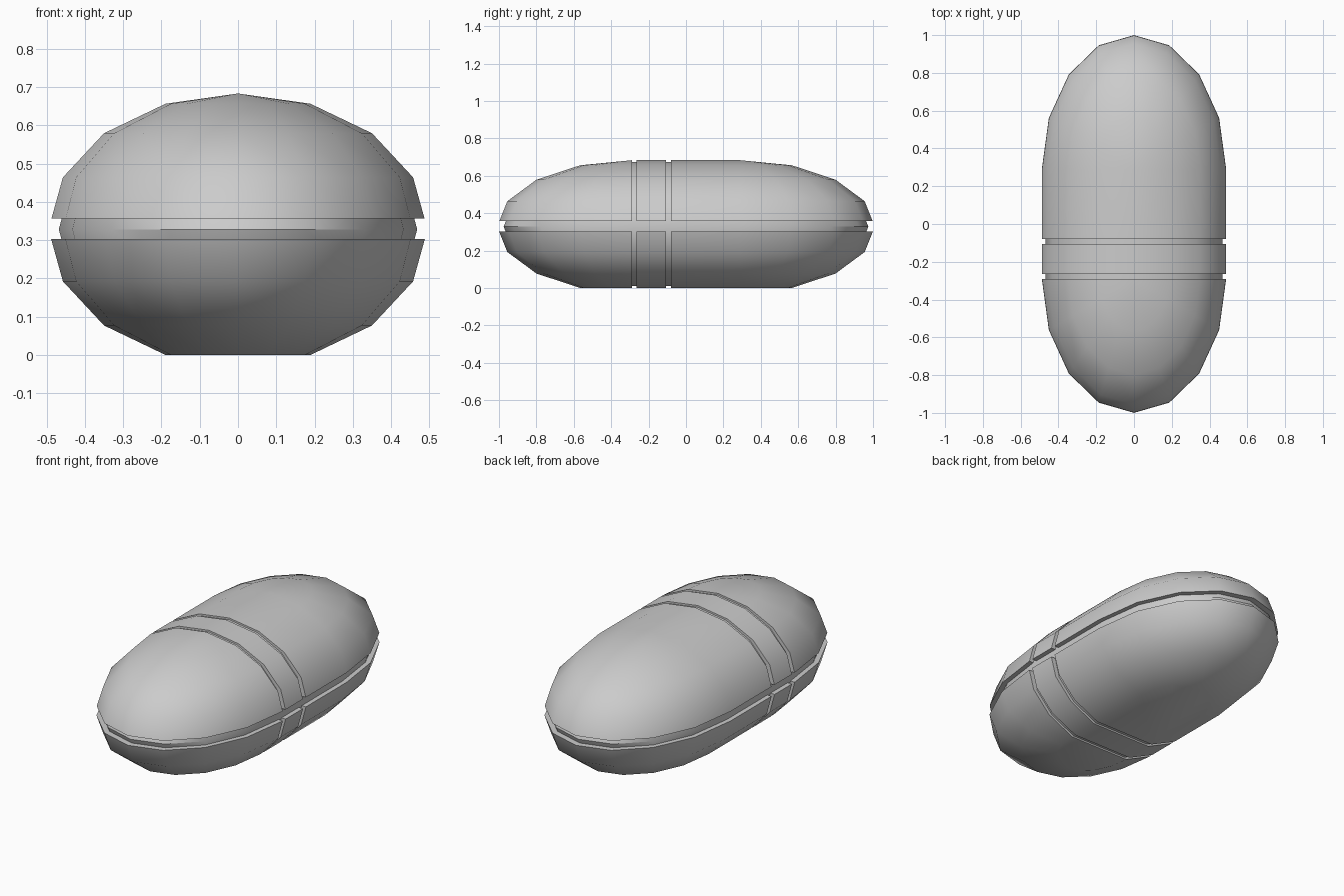
import bpy
import bmesh
import math
from mathutils import Vector

cube = bpy.data.objects.get("Cube")
if cube:
    bpy.data.objects.remove(cube, do_unlink=True)

MID_Z = 0.328          # height of the widest ring
HALF_BODY = 0.29       # half length of the straight middle part

grey = bpy.data.materials.new("light_grey")
grey.use_nodes = True
colour = (0.6, 0.6, 0.6, 1)
grey.diffuse_color = colour
grey.node_tree.nodes["Principled BSDF"].inputs["Base Color"].default_value = colour


def slice_off(bm, point, normal):
    """Remove everything on the normal's side of a plane and close the hole."""
    geom = bm.verts[:] + bm.edges[:] + bm.faces[:]
    bmesh.ops.bisect_plane(bm, geom=geom, dist=0.0002, plane_co=point,
                           plane_no=normal, clear_outer=True)
    rim = [e for e in bm.edges if e.is_boundary]
    if rim:
        bmesh.ops.holes_fill(bm, edges=rim, sides=0)


def capsule(radii):
    """Low-poly ellipsoid, pulled apart at the middle, with a flat underside."""
    bm = bmesh.new()
    bmesh.ops.create_uvsphere(bm, u_segments=16, v_segments=8, radius=1)
    seam = [e for e in bm.edges if all(abs(v.co.y) < 1e-4 for v in e.verts)]
    bmesh.ops.split_edges(bm, edges=seam)
    side = {}
    for f in bm.faces:
        for v in f.verts:
            side[v] = math.copysign(HALF_BODY, f.calc_center_median().y)
    for v, shift in side.items():
        v.co = Vector((v.co.x * radii[0], v.co.y * radii[1] + shift,
                       v.co.z * radii[2] + MID_Z))
    bmesh.ops.bridge_loops(bm, edges=[e for e in bm.edges if e.is_boundary])
    floor = MID_Z - radii[2] * math.sin(math.radians(67.5))
    slice_off(bm, (0, 0, floor), (0, 0, -1))
    return bm


def finish(bm, name):
    bmesh.ops.recalc_face_normals(bm, faces=bm.faces[:])
    mesh = bpy.data.meshes.new(name)
    bm.to_mesh(mesh)
    bm.free()
    mesh.materials.append(grey)
    obj = bpy.data.objects.new(name, mesh)
    bpy.context.collection.objects.link(obj)
    bpy.ops.object.select_all(action='DESELECT')
    obj.select_set(True)
    bpy.context.view_layer.objects.active = obj
    bpy.ops.object.shade_smooth_by_angle(angle=math.radians(35))


# Inner core, seen at the bottom of the grooves
finish(capsule((0.468, 0.685, 0.345)), "inner_core")

# Shell pieces, separated by one level groove and two upright grooves
sections = {"front": (-2, -0.29), "band": (-0.265, -0.107), "rear": (-0.08, 2)}
layers = {"lower": (-1, 0.303), "upper": (0.357, 1)}
for layer, (low, high) in layers.items():
    for section, (start, end) in sections.items():
        bm = capsule((0.495, 0.72, 0.355))
        slice_off(bm, (0, 0, low), (0, 0, -1))
        slice_off(bm, (0, 0, high), (0, 0, 1))
        slice_off(bm, (0, start, 0), (0, -1, 0))
        slice_off(bm, (0, end, 0), (0, 1, 0))
        finish(bm, f"{layer}_{section}_shell")
